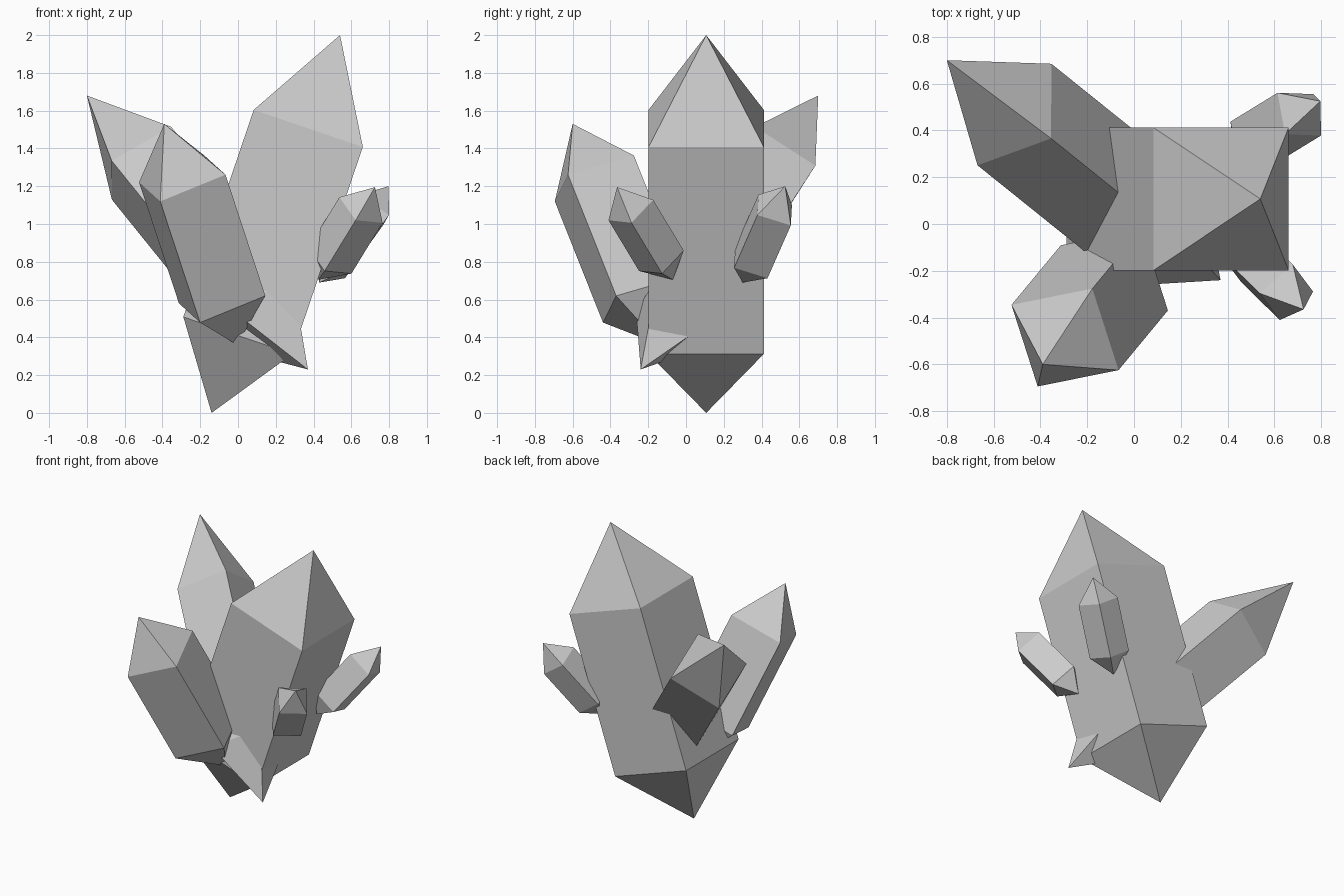
import bpy
import bmesh
from mathutils import Vector

if "Cube" in bpy.data.objects:
    bpy.data.objects.remove(bpy.data.objects["Cube"])


def crystal(name, bottom, top, side, half):
    """Square prism with a pyramid at each end; side is the direction of one face edge."""
    bottom, top, side = Vector(bottom), Vector(top), Vector(side)
    axis = (top - bottom).normalized()
    u = (side - axis * side.dot(axis)).normalized() * half
    v = axis.cross(u)
    bm = bmesh.new()
    tip_low, tip_high = bm.verts.new(bottom), bm.verts.new(top)
    rings = []
    for t in (0.205, 0.753):
        c = bottom.lerp(top, t)
        rings.append([bm.verts.new(c + u * a + v * b)
                      for a, b in ((-1, -1), (1, -1), (1, 1), (-1, 1))])
    low, high = rings
    for i in range(4):
        j = (i + 1) % 4
        bm.faces.new((tip_low, low[j], low[i]))
        bm.faces.new((low[i], low[j], high[j], high[i]))
        bm.faces.new((high[i], high[j], tip_high))
    mesh = bpy.data.meshes.new(name)
    bm.to_mesh(mesh)
    bm.free()
    obj = bpy.data.objects.new(name, mesh)
    bpy.context.collection.objects.link(obj)
    return obj


# Large central crystal
crystal("main_crystal", (-0.14, 0.107, 0.0), (0.54, 0.107, 2.0), (0, 1, 0), 0.305)
# Long crystal leaning back left, passing through the main one
crystal("back_left_crystal", (0.37, -0.24, 0.23), (-0.80, 0.70, 1.68), (0.315, 0.115, 0.18), 0.19)
# Medium crystal leaning front left
crystal("front_left_crystal", (-0.005, -0.135, 0.36), (-0.39, -0.60, 1.53), (0.345, 0.07, 0.14), 0.19)
# Two small crystals on the right
crystal("front_right_crystal", (0.425, -0.07, 0.705), (0.725, -0.365, 1.195), (0.145, 0.12, -0.01), 0.094)
crystal("back_right_crystal", (0.43, 0.30, 0.69), (0.797, 0.525, 1.20), (-0.025, 0.175, -0.045), 0.094)
